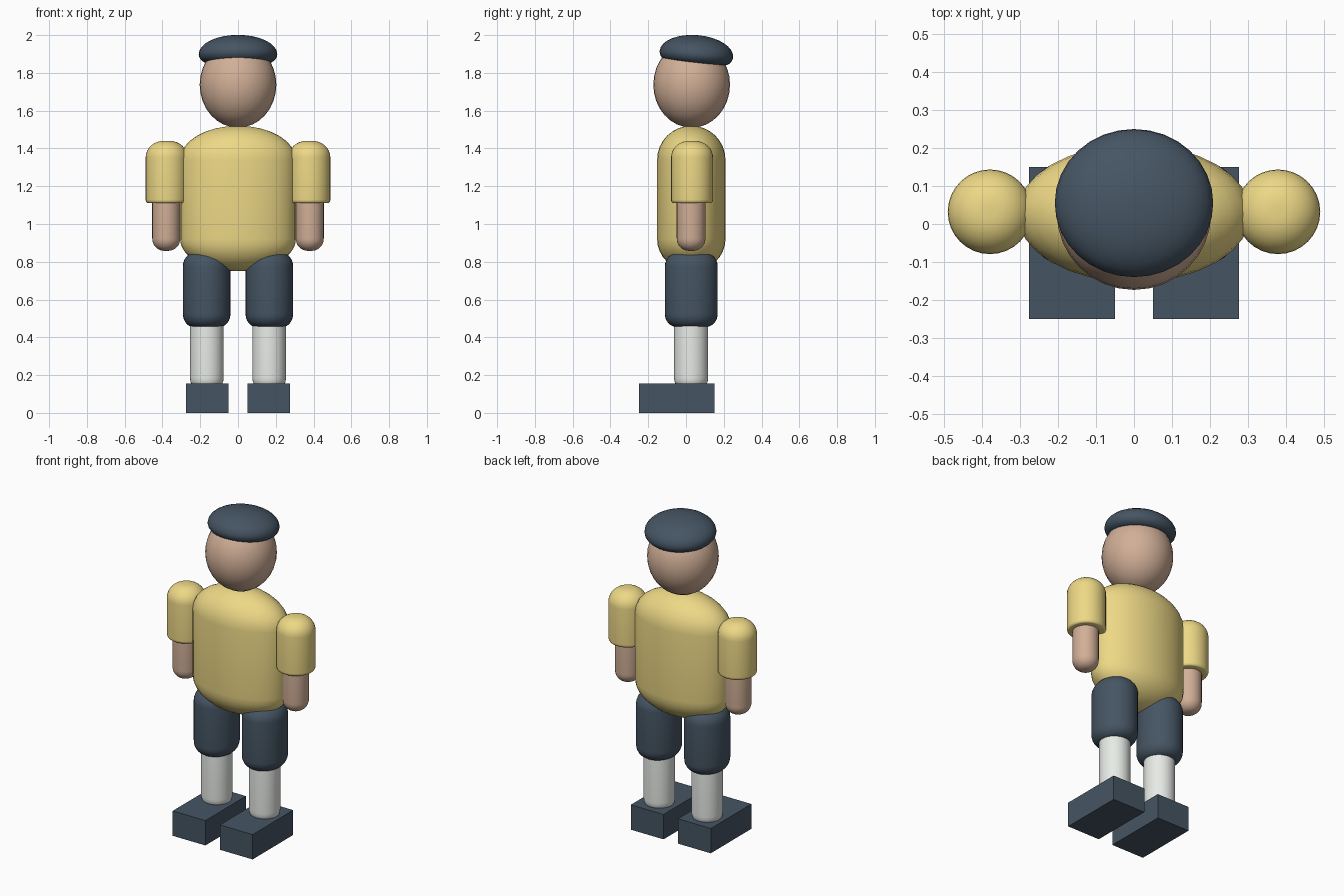
import bpy, bmesh, math
from mathutils import Matrix, Vector

if "Cube" in bpy.data.objects:
    bpy.data.objects.remove(bpy.data.objects["Cube"])

SIDES, STEPS = 32, 8


def material(name, rgb):
    m = bpy.data.materials.new(name)
    m.diffuse_color = (*rgb, 1)
    m.use_nodes = True
    m.node_tree.nodes["Principled BSDF"].inputs["Base Color"].default_value = m.diffuse_color
    return m


YELLOW = material("yellow", (0.85, 0.69, 0.24))
NAVY = material("navy", (0.06, 0.09, 0.125))
SKIN = material("skin", (0.64, 0.43, 0.31))
WHITE = material("white", (0.80, 0.83, 0.79))


def finish(name, bm, mat):
    bmesh.ops.recalc_face_normals(bm, faces=bm.faces)
    me = bpy.data.meshes.new(name)
    bm.to_mesh(me)
    bm.free()
    me.materials.append(mat)
    ob = bpy.data.objects.new(name, me)
    bpy.context.collection.objects.link(ob)
    bpy.ops.object.select_all(action='DESELECT')
    ob.select_set(True)
    bpy.context.view_layer.objects.active = ob
    bpy.ops.object.shade_smooth_by_angle(angle=math.radians(40))
    return ob


def pill(name, mat, centre, radii, z0, z1, bottom, top):
    """Oval body of revolution; bottom/top = (rounding height, rounded share of radius)."""
    prof = []
    for i in range(STEPS + 1):
        t = math.pi / 2 * (1 - i / STEPS)
        prof.append((1 - bottom[1] + bottom[1] * math.cos(t), z0 + bottom[0] * (1 - math.sin(t))))
    for i in range(STEPS + 1):
        t = math.pi / 2 * i / STEPS
        prof.append((1 - top[1] + top[1] * math.cos(t), z1 - top[0] * (1 - math.sin(t))))
    bm = bmesh.new()
    rings = []
    for s, z in prof:
        s = max(s, 0.002)
        rings.append([bm.verts.new((centre[0] + radii[0] * s * math.cos(a),
                                    centre[1] + radii[1] * s * math.sin(a), z))
                      for a in (2 * math.pi * k / SIDES for k in range(SIDES))])
    for lo, hi in zip(rings, rings[1:]):
        for k in range(SIDES):
            n = (k + 1) % SIDES
            bm.faces.new((lo[k], lo[n], hi[n], hi[k]))
    bm.faces.new(rings[0][::-1])
    bm.faces.new(rings[-1])
    bmesh.ops.remove_doubles(bm, verts=bm.verts, dist=1e-5)
    return finish(name, bm, mat)


def box(name, mat, lo, hi):
    bm = bmesh.new()
    lo, hi = Vector(lo), Vector(hi)
    bmesh.ops.create_cube(bm, size=1, matrix=Matrix.Translation((lo + hi) / 2)
                          @ Matrix.Diagonal((*(hi - lo), 1)))
    return finish(name, bm, mat)


# Torso
pill("torso", YELLOW, (0, 0.028), (0.307, 0.181), 0.75, 1.52, (0.17, 1), (0.18, 1))

# Head: slightly tall ball
pill("head", SKIN, (0, 0.03), (0.203, 0.203), 1.51, 1.965, (0.2275, 1), (0.2275, 1))

# Cap: flat-bottomed dome tilted towards the back
cap = pill("cap", NAVY, (0, 0), (0.208, 0.195), -0.048, 0.1, (0.048, 0.25), (0.1, 1))
cap.location = (0, 0.055, 1.9)
cap.rotation_euler = (math.radians(-5), 0, 0)

# Arms and legs on both sides
for side, s in (("left", -1), ("right", 1)):
    pill(side + "_sleeve", YELLOW, (s * 0.378, 0.032), (0.111, 0.111),
         1.11, 1.44, (0.02, 0.12), (0.088, 0.85))
    pill(side + "_forearm", SKIN, (s * 0.38, 0.027), (0.074, 0.076),
         0.858, 1.2, (0.065, 0.85), (0.02, 0.2))
    pill(side + "_shorts_leg", NAVY, (s * 0.166, 0.028), (0.126, 0.14),
         0.455, 0.865, (0.07, 0.45), (0.09, 0.8))
    pill(side + "_sock", WHITE, (s * 0.165, 0.027), (0.089, 0.09),
         0.15, 0.5, (0.04, 0.15), (0.02, 0.15))
    x0, x1 = sorted((s * 0.05, s * 0.276))
    box(side + "_shoe", NAVY, (x0, -0.25, 0), (x1, 0.15, 0.155))
